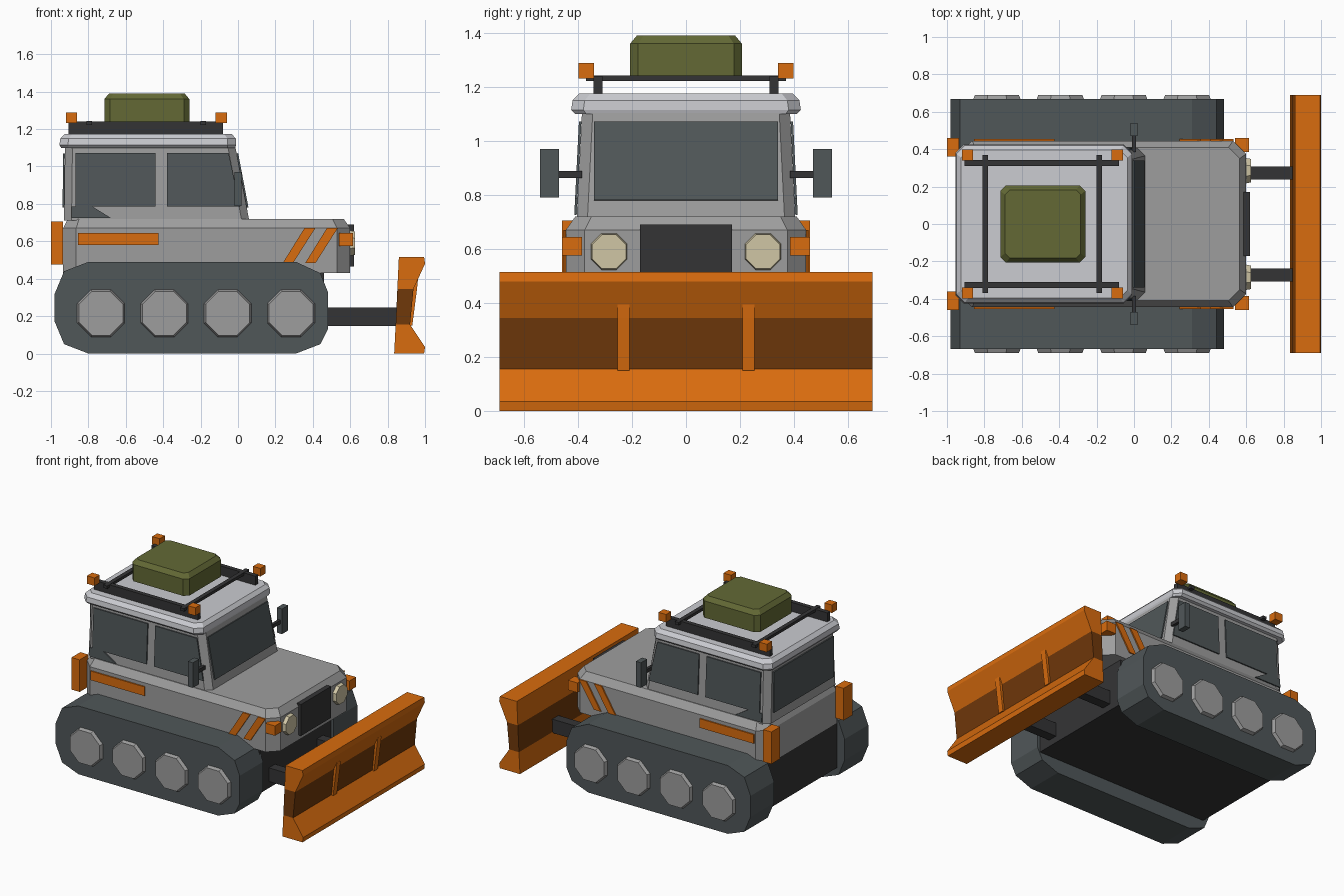
import bpy, bmesh, math
from mathutils import Vector, Matrix

if "Cube" in bpy.data.objects:
    bpy.data.objects.remove(bpy.data.objects["Cube"])


def material(name, rgb):
    lin = [((c / 255 + 0.055) / 1.055) ** 2.4 for c in rgb] + [1]
    m = bpy.data.materials.new(name)
    m.use_nodes = True
    m.diffuse_color = lin
    m.node_tree.nodes["Principled BSDF"].inputs["Base Color"].default_value = lin
    return m


GREY = material("body grey", (158, 158, 158))
ROOF = material("pale roof grey", (203, 204, 209))
SLATE = material("slate", (80, 87, 89))
BLACK = material("near black", (52, 52, 53))
ORANGE = material("orange", (217, 108, 14))
RUST = material("dark orange", (112, 56, 10))
OLIVE = material("olive", (99, 105, 53))
CREAM = material("cream", (208, 198, 165))


def finish(name, bm, *mats):
    bmesh.ops.recalc_face_normals(bm, faces=bm.faces)
    me = bpy.data.meshes.new(name)
    bm.to_mesh(me)
    bm.free()
    ob = bpy.data.objects.new(name, me)
    for m in mats:
        me.materials.append(m)
    bpy.context.collection.objects.link(ob)
    return ob


def skin(name, rings, *mats):
    """Join rings of points into a closed solid."""
    bm = bmesh.new()
    rows = [[bm.verts.new(p) for p in ring] for ring in rings]
    n = len(rows[0])
    for a, b in zip(rows, rows[1:]):
        for i in range(n):
            j = (i + 1) % n
            bm.faces.new((a[i], a[j], b[j], b[i]))
    bm.faces.new(rows[0])
    bm.faces.new(rows[-1])
    return finish(name, bm, *mats)


def loft(name, mat, *sections):
    """Stack chamfered rectangles given as z, x0, x1, half width, chamfer."""
    rings = []
    for z, x0, x1, y, c in sections:
        rings.append([(x0 + c, -y, z), (x1 - c, -y, z), (x1, c - y, z), (x1, y - c, z),
                      (x1 - c, y, z), (x0 + c, y, z), (x0, y - c, z), (x0, c - y, z)])
    return skin(name, rings, mat)


def box(name, mat, x, y, z):
    return skin(name, [[(x[0], y[0], h), (x[1], y[0], h), (x[1], y[1], h), (x[0], y[1], h)]
                       for h in z], mat)


def prism(name, profile, y0, y1, *mats):
    """Extrude an x-z profile along y."""
    return skin(name, [[(x, y, z) for x, z in profile] for y in (y0, y1)], *mats)


def plate(name, mat, points, out, t=0.009):
    """Thin panel raised from a surface in the direction out."""
    pts = [Vector(p) for p in points]
    off = Vector(out).normalized() * t
    return skin(name, [pts, [p + off for p in pts]], mat)


def disc(name, mat, place, axis, r1, r2, depth):
    bm = bmesh.new()
    bmesh.ops.create_cone(bm, cap_ends=True, segments=8, radius1=r1, radius2=r2, depth=depth)
    turn = Vector((0, 0, 1)).rotation_difference(Vector(axis)).to_matrix().to_4x4()
    spin = Matrix.Rotation(math.pi / 8, 4, 'Z')
    # keep the flats square to the axes whatever the primitive's starting angle
    first = min(abs(v.co.y) for v in bm.verts)
    if first > 1e-4:
        spin = Matrix.Identity(4)
    bmesh.ops.transform(bm, matrix=Matrix.Translation(place) @ turn @ spin, verts=bm.verts)
    return finish(name, bm, mat)


# Hull, cab and roof
loft("body", GREY, (0.43, -0.935, 0.60, 0.445, 0.07), (0.67, -0.935, 0.60, 0.445, 0.07),
     (0.72, -0.91, 0.565, 0.41, 0.06))
loft("cab", GREY, (0.71, -0.93, 0.06, 0.405, 0.04), (1.11, -0.925, -0.015, 0.385, 0.04))
loft("roof", ROOF, (1.10, -0.945, -0.015, 0.41, 0.04), (1.115, -0.955, -0.01, 0.425, 0.045),
     (1.15, -0.95, -0.012, 0.42, 0.045), (1.175, -0.925, -0.035, 0.395, 0.04))
prism("chassis", [(-0.92, 0.10), (0.46, 0.10), (0.46, 0.44), (-0.92, 0.44)], -0.41, 0.41, BLACK)

# Windscreen and rear window
for name, xb, xt, d in (("windscreen", 0.047, -0.008, 1), ("rear_window", -0.929, -0.926, -1)):
    plate(name, SLATE, [(xb, -0.34, 0.78), (xb, 0.34, 0.78),
                        (xt, 0.34, 1.07), (xt, -0.34, 1.07)], (d, 0, 0.15 if d > 0 else 0))

# Olive roof pack and rack
loft("roof_pack", OLIVE, (1.24, -0.715, -0.26, 0.207, 0.03), (1.36, -0.715, -0.26, 0.207, 0.03),
     (1.39, -0.69, -0.285, 0.182, 0.025))
for x in (-0.795, -0.185):
    box("rack_crossbar", BLACK, (x - 0.015, x + 0.015), (-0.37, 0.37), (1.222, 1.242))

# Grille
box("grille", BLACK, (0.58, 0.62), (-0.17, 0.17), (0.465, 0.69))

TRACK = [(-0.80, 0), (0.31, 0), (0.44, 0.05), (0.48, 0.13), (0.48, 0.33), (0.44, 0.43),
         (0.31, 0.49), (-0.80, 0.49), (-0.93, 0.44), (-0.98, 0.32), (-0.98, 0.17), (-0.93, 0.05)]

for s, side in ((-1, "right"), (1, "left")):
    def span(a, b):
        return sorted((s * a, s * b))

    # Tracks and wheels
    prism(side + "_track", TRACK, s * 0.40, s * 0.667, SLATE)
    for i in range(4):
        disc(side + "_wheel", GREY, (-0.733 + i * 0.339, s * 0.675, 0.215), (0, s, 0),
             0.14, 0.127, 0.03)

    # Side windows follow the slope of the cab wall
    def wall(x, z):
        return (x, s * (0.4055 - 0.05 * (z - 0.71)), z)
    low, high = 0.787, 1.072
    for name, pts in (
            ("rear_side_window", [(-0.87, low), (-0.44, low), (-0.44, high), (-0.87, high)]),
            ("front_side_window", [(-0.38, low), (0.01, low), (-0.05, high), (-0.38, high)]),
            ("lower_dark_panel", [(-0.89, 0.725), (-0.68, 0.725), (-0.78, low), (-0.89, low)])):
        plate(side + "_" + name, SLATE, [wall(*p) for p in pts], (0, s, 0))

    # Painted side stripes
    plate(side + "_long_stripe", ORANGE, [(x, s * 0.445, z) for x, z in (
        (-0.855, 0.58), (-0.425, 0.58), (-0.425, 0.645), (-0.855, 0.645))], (0, s, 0))
    for x in (0.24, 0.36):
        plate(side + "_slanted_stripe", ORANGE, [(x + dx, s * 0.445, z) for dx, z in (
            (0, 0.485), (0.055, 0.485), (0.173, 0.67), (0.115, 0.67))], (0, s, 0))

    # Corner lamps and headlight
    box(side + "_rear_corner_lamp", ORANGE, (-1.0, -0.935), span(0.36, 0.46), (0.475, 0.705))
    box(side + "_front_corner_lamp", ORANGE, (0.54, 0.615), span(0.385, 0.46), (0.575, 0.645))
    disc(side + "_headlight", CREAM, (0.61, s * 0.285, 0.59), (1, 0, 0), 0.074, 0.068, 0.03)

    # Mirror
    box(side + "_mirror", SLATE, (-0.02, 0.02), span(0.47, 0.54), (0.79, 0.97))
    box(side + "_mirror_arm", BLACK, (-0.01, 0.01), span(0.385, 0.475), (0.862, 0.888))

    # Rack rail and beacons
    box(side + "_rack_rail", BLACK, (-0.905, -0.08), span(0.31, 0.342), (1.17, 1.24))
    for x in (-0.89, -0.09):
        box(side + "_beacon", ORANGE, (x - 0.03, x + 0.03), span(0.34, 0.398), (1.232, 1.289))

    # Plough arm and blade rib
    box(side + "_plough_arm", BLACK, (0.40, 0.87), span(0.237, 0.307), (0.147, 0.245))
    prism(side + "_blade_rib", [(0.90, 0.15), (0.932, 0.15), (0.957, 0.345), (0.962, 0.395),
                                (0.90, 0.395)], s * 0.21, s * 0.253, ORANGE)

# Plough blade in three bands, the middle one darker
BACK = ((0, 0.835), (0.155, 0.843), (0.345, 0.852), (0.515, 0.86))
prism("blade_foot", [(BACK[0][1], 0), (0.995, 0), (1.0, 0.035), (0.92, 0.155),
                     (BACK[1][1], 0.155)], -0.69, 0.69, ORANGE)
prism("blade_middle", [(BACK[1][1], 0.155), (0.92, 0.155), (0.938, 0.345),
                       (BACK[2][1], 0.345)], -0.69, 0.69, RUST)
prism("blade_top", [(BACK[2][1], 0.345), (0.938, 0.345), (1.0, 0.48), (0.995, 0.515),
                    (BACK[3][1], 0.515)], -0.69, 0.69, ORANGE)
